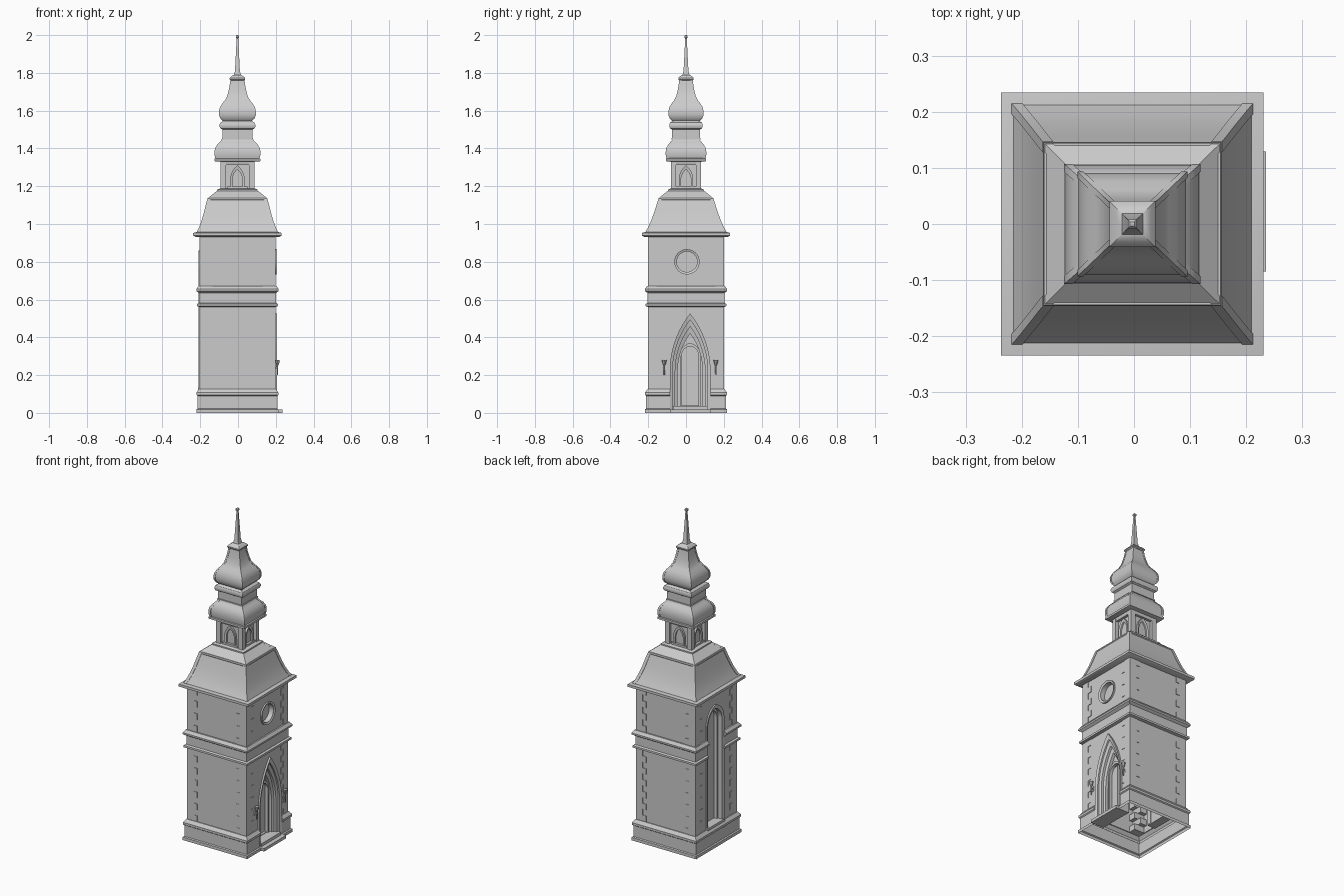
import bpy, bmesh, math

if "Cube" in bpy.data.objects:
    bpy.data.objects.remove(bpy.data.objects["Cube"])

CX = -0.003  # tower axis (the door step reaches further out on +x)
FACE = {"right": 0, "back": math.pi / 2, "left": math.pi, "front": -math.pi / 2}


def finish(name, bm, rot=0.0):
    bmesh.ops.recalc_face_normals(bm, faces=bm.faces)
    me = bpy.data.meshes.new(name)
    bm.to_mesh(me)
    bm.free()
    me.shade_smooth()
    me.set_sharp_from_angle(angle=math.radians(30))
    ob = bpy.data.objects.new(name, me)
    ob.location.x = CX
    ob.rotation_euler.z = rot
    bpy.context.collection.objects.link(ob)
    return ob


def add_loft(bm, sections, caps=True):
    rows = [[bm.verts.new(p) for p in s] for s in sections]
    n = len(rows[0])
    for a, b in zip(rows, rows[1:]):
        for i in range(n):
            j = (i + 1) % n
            bm.faces.new((a[i], a[j], b[j], b[i]))
    if caps:
        bm.faces.new(rows[0])
        bm.faces.new(rows[-1])


def loft(name, sections, rot=0.0, caps=True):
    bm = bmesh.new()
    add_loft(bm, sections, caps)
    return finish(name, bm, rot)


def add_box(bm, x0, x1, y0, y1, z0, z1):
    add_loft(bm, [[(x0, y0, z), (x1, y0, z), (x1, y1, z), (x0, y1, z)] for z in (z0, z1)])


def box(name, *b, rot=0.0):
    bm = bmesh.new()
    add_box(bm, *b)
    return finish(name, bm, rot)


def tower_part(name, prof):
    """Rectangular loft through (half x, half y, z)."""
    return loft(name, [[(-a, -b, z), (a, -b, z), (a, b, z), (-a, b, z)] for a, b, z in prof])


def hip_ribs(name, prof, w, t):
    bm = bmesh.new()
    for sx in (-1, 1):
        for sy in (-1, 1):
            add_loft(bm, [[(sx * (a + p), sy * (b + q), z) for p, q in
                           ((-w, -w), (t, -w), (t, t), (-w, t))] for a, b, z in prof])
    return finish(name, bm)


def arch(yc, half, base, spring, apex, n=12):
    """Pointed (or round) arch outline from one foot over the apex to the other."""
    h = apex - spring
    r = (half * half + h * h) / (2 * half)
    end = math.asin(min(1, h / r))
    if half - r > 0:
        end = math.pi - end
    side = [(half - r + r * math.cos(end * i / n), spring + r * math.sin(end * i / n)) for i in range(n + 1)]
    pts = [(half, base)] + side
    pts += [(-u, v) for u, v in reversed(pts[:-1])]
    return [(yc + u, v) for u, v in pts]


def circle(yc, zc, r, n=32):
    return [(yc + r * math.cos(2 * math.pi * i / n), zc + r * math.sin(2 * math.pi * i / n)) for i in range(n)]


def prism(name, pts, d0, d1, rot=0.0):
    return loft(name, [[(d, u, v) for u, v in pts] for d in (d0, d1)], rot)


def band(name, outer, inner, d0, d1, rot=0.0, chamfer=0.0):
    """Frame between two outlines, inner edge optionally set back."""
    secs = [[(d0, *o), (d1, *o), (d1 - chamfer, *i), (d0, *i)] for o, i in zip(outer, inner)]
    return loft(name, secs, rot)


# Masonry shaft with plinth and string courses
shaft = tower_part("tower_shaft", [(h, h, z) for h, z in (
    (.218, 0), (.218, .018), (.211, .022), (.211, .09), (.217, .095), (.217, .108), (.203, .127), (.198, .127),
    (.198, .56), (.214, .565), (.214, .577), (.203, .582), (.203, .635), (.218, .645), (.218, .655),
    (.206, .672), (.197, .672), (.197, .945))])

# Openings cut into the shaft
R, L = FACE["right"], FACE["left"]
PY, WY = .022, -.01  # portal and tall window centres (local across)
cutters = [
    prism("portal_cut", arch(PY, .107, -.05, .22, .525), .15, .3, R),
    prism("door_cut", arch(PY, .052, .04, .305, .365), .13, .2, R),
    prism("window_cut", arch(WY, .08, .128, .75, .855), .155, .3, L),
    prism("round_window_cut", circle(.005, .80, .06), .172, .3, R)]
for c in cutters:
    c.hide_render = True
    m = shaft.modifiers.new(c.name, 'BOOLEAN')
    m.object = c
    m.operation = 'DIFFERENCE'
    m.solver = 'EXACT'
bpy.context.view_layer.update()
me = bpy.data.meshes.new_from_object(shaft.evaluated_get(bpy.context.evaluated_depsgraph_get()))
shaft.modifiers.clear()
shaft.data = me
for c in cutters:
    bpy.data.objects.remove(c)
bm = bmesh.new()  # underside stays open
bm.from_mesh(me)
bmesh.ops.delete(bm, geom=[f for f in bm.faces if all(v.co.z < .001 for v in f.verts)], context='FACES')
bm.to_mesh(me)
bm.free()
me.set_sharp_from_angle(angle=math.radians(30))

# Corner stones, alternating long and short
bm = bmesh.new()
for z0, z1, rows in ((.127, .56, 12), (.672, .935, 7)):
    step = (z1 - z0) / rows
    for i in range(rows):
        wx, wy = ((.068, .045), (.045, .068))[i % 2]
        for sx in (-1, 1):
            for sy in (-1, 1):
                add_box(bm, sx * (.2 - wx), sx * .2005, sy * (.2 - wy), sy * .2005, z0 + i * step, z0 + (i + 1) * step)
finish("corner_stones", bm)

# Portal: stepped pointed frames, door and steps
rings = [(.108, .526), (.093, .492), (.079, .457), (.066, .42)]
for i, d in enumerate((.209, .194, .174)):
    (a, za), (b, zb) = rings[i], rings[i + 1]
    band("portal_frame", arch(PY, a, 0, .22, za), arch(PY, b, 0, .22, zb), .149, d, R, .006)
band("door_surround", arch(PY, .054, .035, .305, .37), arch(PY, .044, .035, .305, .352), .14, .158, R)
for s in (-1, 1):
    box("door_leaf", .128, .137, PY + s * .001, PY + s * .05, .04, .35)
box("lower_step", .15, .238, PY - .107, PY + .107, 0, .018)
box("upper_step", .15, .212, PY - .092, PY + .092, .018, .036)

# Tall window on the opposite face
band("tall_window_frame", arch(WY, .083, .127, .75, .86), arch(WY, .066, .127, .75, .836), .154, .205, L, .005)
band("tall_window_inner_frame", arch(WY, .067, .127, .75, .837), arch(WY, .055, .127, .75, .82), .154, .175, L)
box("tall_window_sill", .155, .21, WY - .083, WY + .083, .122, .136, rot=L)

# Round window ring
o, i_ = circle(.005, .80, .067), circle(.005, .80, .054)
band("round_window_ring", o + o[:1], i_ + i_[:1], .171, .206, R, .005)

# Wall torches on both sides of the portal
for y in (-.115, .158):
    bm = bmesh.new()
    for prof in (((.003, .2), (.004, .25), (.01, .265), (.012, .28), (.006, .28)),):
        add_loft(bm, [[(.212 + u, y + v, z) for u, v in circle(0, 0, r, 8)] for r, z in prof])
    add_box(bm, .196, .213, y - .003, y + .003, .235, .242)
    add_box(bm, .196, .202, y - .007, y + .007, .225, .255)
    finish("wall_torch", bm)

# Main roof
tower_part("roof_eave", [(.222, .222, .932), (.234, .234, .938), (.234, .234, .953), (.216, .216, .957)])
roof = [(.213, .213, .955), (.201, .199, .98), (.188, .183, 1.015), (.176, .168, 1.055), (.166, .155, 1.095),
        (.157, .144, 1.13)]
tower_part("main_roof", roof)
hip_ribs("main_roof_ribs", roof, .016, .003)
tower_part("roof_top_moulding", [(.157, .144, 1.125), (.159, .146, 1.13), (.157, .144, 1.138)])
slope = [(.155, .142, 1.136), (.105, .093, 1.176)]
tower_part("upper_roof_slope", slope)
hip_ribs("upper_roof_ribs", slope, .012, .003)
tower_part("lantern_base", [(.107, .095, 1.173), (.107, .095, 1.182), (.095, .084, 1.187)])

# Lantern with pointed windows
tower_part("lantern_core", [(.07, .062, 1.18), (.07, .062, 1.335)])
bm = bmesh.new()
for sx in (-1, 1):
    for sy in (-1, 1):
        add_box(bm, sx * .06, sx * .09, sy * .052, sy * .08, 1.18, 1.335)
finish("lantern_posts", bm)
for side, rot in FACE.items():
    d = .07 if side in ("left", "right") else .062
    band("lantern_window_frame", arch(0, .038, 1.19, 1.235, 1.31), arch(0, .026, 1.19, 1.235, 1.288),
         d - .005, d + .012, rot, .003)
    box("lantern_sill", d - .005, d + .014, -.052, .052, 1.18, 1.198, rot=rot)
tower_part("lantern_lintel", [(.087, .077, 1.312), (.092, .082, 1.335)])

# Lower bell roof, drum and moulding
tower_part("bell_eave", [(.112, .099, 1.33), (.121, .106, 1.333), (.121, .106, 1.345), (.113, .099, 1.349)])
bell = [(x, x * .88, z) for x, z in ((.114, 1.345), (.119, 1.365), (.119, 1.385), (.115, 1.403), (.105, 1.42),
                                     (.092, 1.433), (.083, 1.443), (.079, 1.453))]
tower_part("lower_bell_roof", bell)
hip_ribs("lower_bell_ribs", bell, .012, .0025)
tower_part("drum", [(x, x * .93, z) for x, z in (
    (.083, 1.448), (.083, 1.455), (.079, 1.456), (.079, 1.5), (.09, 1.506), (.095, 1.516), (.095, 1.526),
    (.09, 1.537), (.08, 1.543), (.072, 1.55))])

# Onion bulb and neck
bulb = [(x, x * .95, z) for x, z in ((.074, 1.545), (.088, 1.558), (.095, 1.575), (.096, 1.595), (.091, 1.617),
                                     (.079, 1.637), (.064, 1.655), (.053, 1.675), (.045, 1.705), (.039, 1.735),
                                     (.035, 1.765))]
tower_part("onion_bulb", bulb)
hip_ribs("onion_ribs", bulb, .009, .002)
tower_part("neck_cap", [(h, h, z) for h, z in ((.036, 1.76), (.041, 1.765), (.041, 1.772), (.033, 1.782),
                                               (.018, 1.79))])
tower_part("spire", [(h, h, z) for h, z in ((.02, 1.785), (.013, 1.81), (.004, 1.985))])
tower_part("spire_tip", [(h, h, z) for h, z in ((.004, 1.982), (.008, 1.987), (.008, 1.995), (.004, 2.0))])
